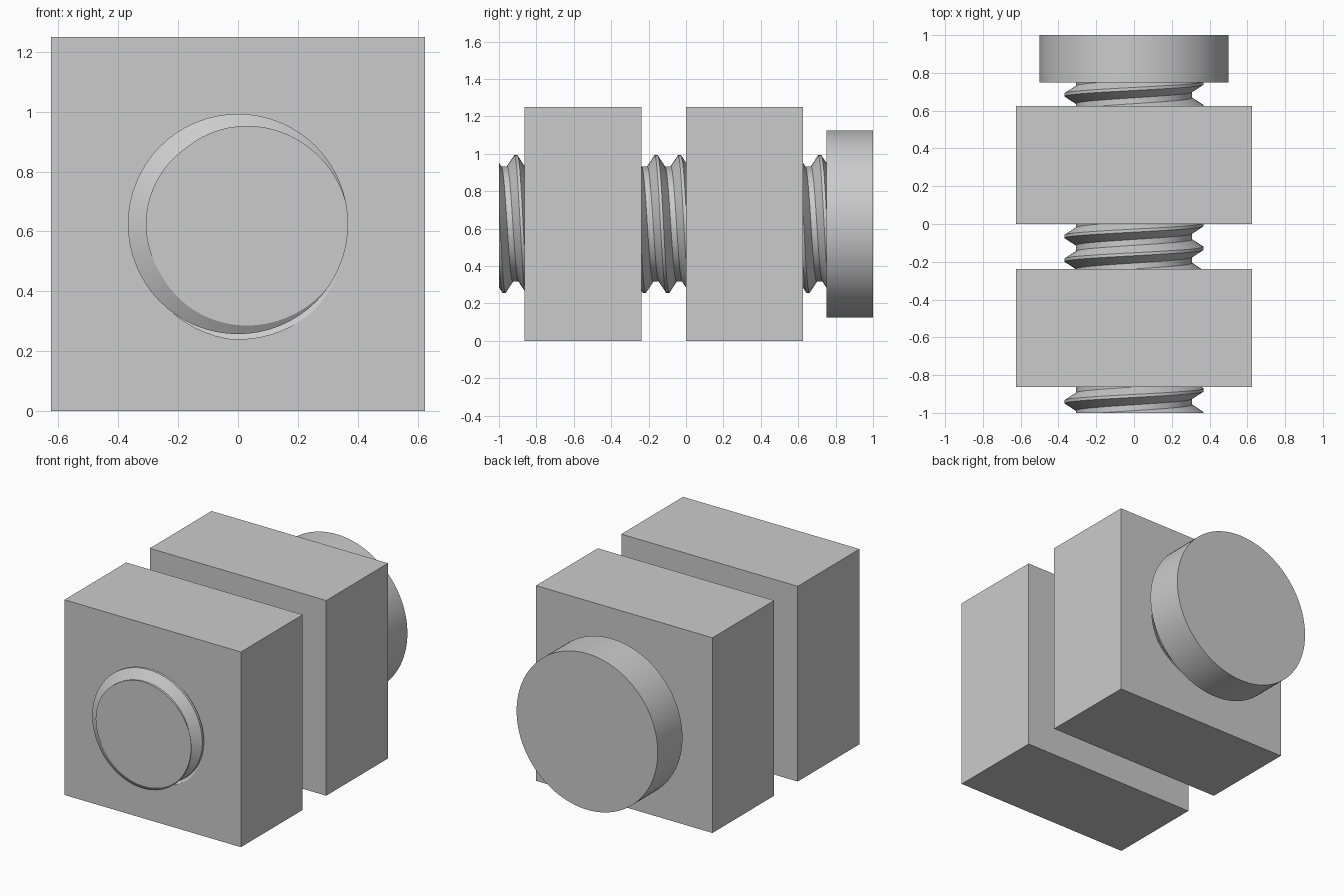
import bpy, bmesh, math
from mathutils import Vector

if "Cube" in bpy.data.objects:
    bpy.data.objects.remove(bpy.data.objects["Cube"])

CZ = 0.625        # screw axis height
PITCH = 0.125
PHASE = -0.91     # y of a crest at the top of the screw
N = 64            # segments per turn


def finish(bm, name):
    bmesh.ops.recalc_face_normals(bm, faces=bm.faces[:])
    me = bpy.data.meshes.new(name)
    bm.to_mesh(me)
    bm.free()
    ob = bpy.data.objects.new(name, me)
    bpy.context.collection.objects.link(ob)
    return ob


def activate(ob):
    bpy.ops.object.select_all(action='DESELECT')
    ob.select_set(True)
    bpy.context.view_layer.objects.active = ob


def smooth(ob):
    activate(ob)
    bpy.ops.object.shade_smooth_by_angle(angle=math.radians(25))


# Solid right-hand threaded rod along y: a helical strip trimmed flat at both ends
def threaded_rod(name, y0, y1, root, crest, phase=PHASE):
    prof = [(-0.047, root), (-0.008, crest), (0.008, crest), (0.047, root)]
    first = math.floor((y0 - phase) / PITCH) - 2
    turns = math.ceil((y1 - y0) / PITCH) + 5
    bm = bmesh.new()
    rows = []
    for k in range(turns * N + 1):
        a = 2 * math.pi * k / N
        y = phase + PITCH * (first + k / N)
        rows.append([bm.verts.new((r * math.sin(a), y + d, CZ + r * math.cos(a)))
                     for d, r in prof])
    for k in range((turns - 1) * N):
        a = rows[k] + [rows[k + N][0]]
        b = rows[k + 1] + [rows[k + 1 + N][0]]
        for m in range(4):
            bm.faces.new((a[m], b[m], b[m + 1], a[m + 1]))
    for y, s in ((y0, -1), (y1, 1)):
        bmesh.ops.bisect_plane(bm, geom=bm.verts[:] + bm.edges[:] + bm.faces[:],
                               dist=1e-6, plane_co=Vector((0, y, 0)),
                               plane_no=Vector((0, s, 0)), clear_outer=True)
        rim = [e for e in bm.edges if e.is_boundary
               and all(abs(v.co.y - y) < 1e-5 for v in e.verts)]
        bmesh.ops.holes_fill(bm, edges=rim, sides=0)
    return finish(bm, name)


# Square block with a threaded hole through it
def nut_block(name, y0, phase):
    bm = bmesh.new()
    bmesh.ops.create_cube(bm, size=1)
    for v in bm.verts:
        v.co = Vector((v.co.x * 1.25, y0 + (v.co.y + 0.5) * 0.625, (v.co.z + 0.5) * 1.25))
    block = finish(bm, name)
    cutter = threaded_rod("hole_cutter", y0 - 0.053, y0 + 0.682, 0.325, 0.385, phase)
    cutter.hide_render = True
    mod = block.modifiers.new("hole", 'BOOLEAN')
    mod.operation, mod.solver, mod.object = 'DIFFERENCE', 'EXACT', cutter
    activate(block)
    bpy.ops.object.modifier_apply(modifier=mod.name)
    bpy.data.objects.remove(cutter)
    smooth(block)


# Two blocks on the screw
nut_block("front_block", -0.863, PHASE - 0.009)
nut_block("back_block", 0.0, PHASE)

# Threaded shaft
smooth(threaded_rod("screw_shaft", -1.0, 0.75, 0.308, 0.368))

# Round screw head
bpy.ops.mesh.primitive_cylinder_add(vertices=96, radius=0.5, depth=0.25,
                                    location=(0, 0.875, CZ),
                                    rotation=(math.pi / 2, 0, 0))
head = bpy.context.object
head.name = "screw_head"
smooth(head)
